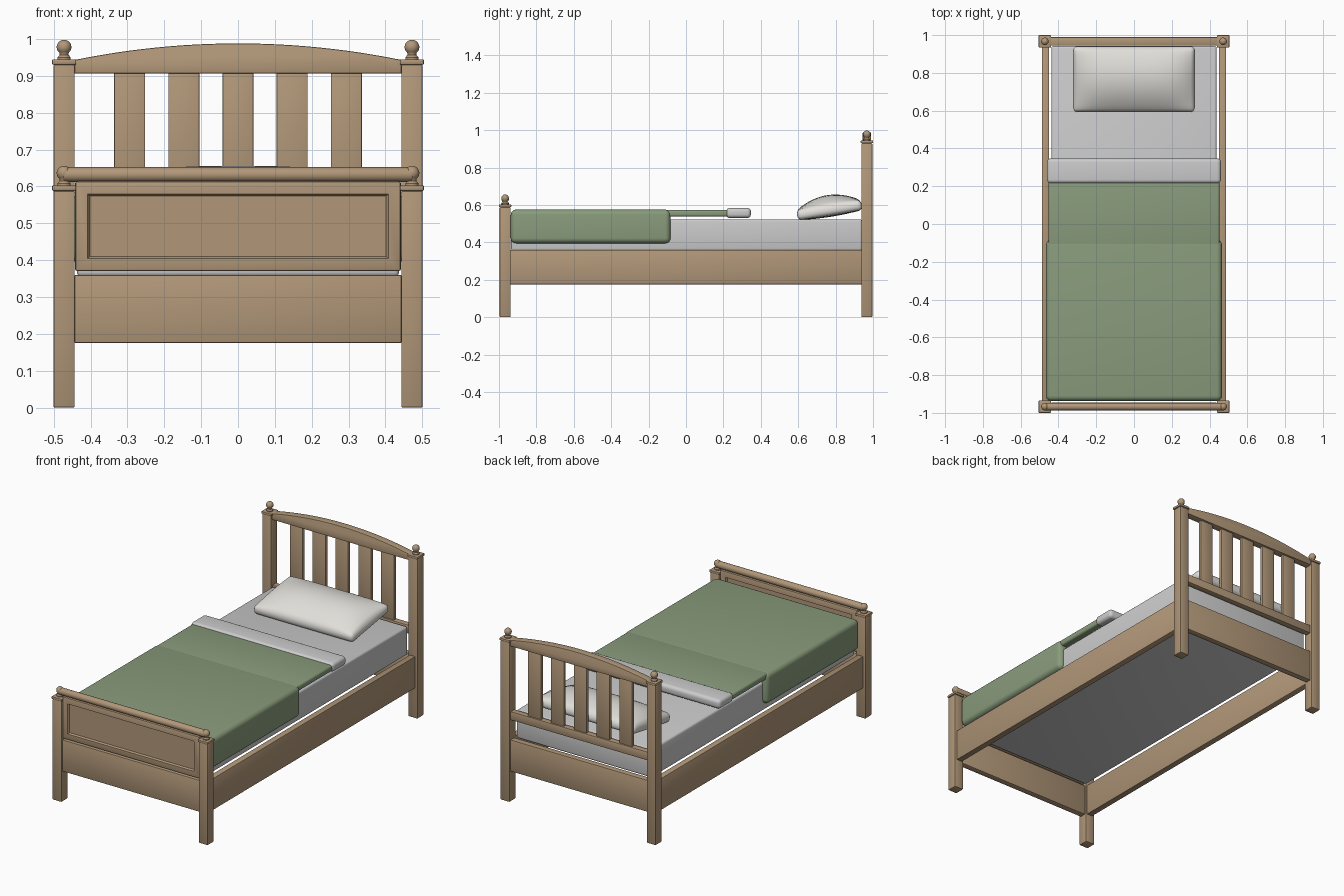
import bpy, bmesh, math
from mathutils import Matrix

if "Cube" in bpy.data.objects:
    bpy.data.objects.remove(bpy.data.objects["Cube"])


def material(name, rgb):
    m = bpy.data.materials.new(name)
    m.diffuse_color = (*rgb, 1)
    m.use_nodes = True
    m.node_tree.nodes["Principled BSDF"].inputs["Base Color"].default_value = m.diffuse_color
    return m


WOOD = material("wood", (0.44, 0.31, 0.19))
GREEN = material("green_cloth", (0.25, 0.33, 0.20))
WHITE = material("pillow_cloth", (0.75, 0.74, 0.70))


def finish(name, bm, mat=None, angle=35):
    bmesh.ops.recalc_face_normals(bm, faces=bm.faces)
    me = bpy.data.meshes.new(name)
    bm.to_mesh(me)
    bm.free()
    ob = bpy.data.objects.new(name, me)
    bpy.context.collection.objects.link(ob)
    if mat:
        me.materials.append(mat)
    bpy.ops.object.select_all(action='DESELECT')
    ob.select_set(True)
    bpy.context.view_layer.objects.active = ob
    bpy.ops.object.shade_smooth_by_angle(angle=math.radians(angle))
    return ob


def box(name, x, y, z, mat=None, r=0.004, seg=2):
    """Rounded box from (min, max) ranges."""
    bm = bmesh.new()
    bmesh.ops.create_cube(bm, size=1)
    for v in bm.verts:
        for i, (lo, hi) in enumerate((x, y, z)):
            v.co[i] = lo if v.co[i] < 0 else hi
    bmesh.ops.bevel(bm, geom=bm.edges[:], offset=r, segments=seg,
                    profile=0.5, affect='EDGES')
    return finish(name, bm, mat)


def lathe(name, profile, x, y, mat, n=24):
    """Spin an (r, z) profile about a vertical axis."""
    bm = bmesh.new()
    vs = [bm.verts.new((r, 0, z)) for r, z in profile]
    es = [bm.edges.new(p) for p in zip(vs, vs[1:])]
    bmesh.ops.spin(bm, geom=vs + es, axis=(0, 0, 1), cent=(0, 0, 0),
                   angle=2 * math.pi, steps=n)
    bmesh.ops.remove_doubles(bm, verts=bm.verts, dist=1e-5)
    bmesh.ops.translate(bm, verts=bm.verts, vec=(x, y, 0))
    return finish(name, bm, mat)


# posts with caps and ball finials
PX, PY = 0.472, 0.967
for end, y, h in (("head", PY, 0.93), ("foot", -PY, 0.588)):
    for side, x in (("left", -PX), ("right", PX)):
        n = f"{end}_{side}"
        box(n + "_post", (x - .029, x + .029), (y - .029, y + .029), (0, h), WOOD)
        box(n + "_cap", (x - .033, x + .033), (y - .033, y + .033), (h, h + .015), WOOD)
        c = h + .048
        ball = [(.02 * math.cos(math.radians(a)), c + .02 * math.sin(math.radians(a)))
                for a in range(-50, 90, 14)]
        lathe(n + "_finial", [(0, h + .012), (.018, h + .012), (.018, h + .02),
                              (.012, h + .027)] + ball + [(0, c + .02)], x, y, WOOD)

# lower rails on all four sides
for side, s in (("left", -1), ("right", 1)):
    box(side + "_side_rail", sorted((s * .45, s * .487)), (-.942, .942), (.175, .36), WOOD)
for end, y in (("head", PY), ("foot", -PY)):
    box(end + "_lower_rail", (-.444, .444), (y - .018, y + .018), (.175, .36), WOOD)

# headboard: arched top rail, lower rail and slats
bm = bmesh.new()
N = 24
top = [(-.444 + .888 * i / N, .943 + .045 * (1 - (2 * i / N - 1) ** 2)) for i in range(N + 1)]
loop = [(-.444, .907)] + top + [(.444, .907)]
face = bm.faces.new([bm.verts.new((x, PY - .022, z)) for x, z in loop])
ext = bmesh.ops.extrude_face_region(bm, geom=[face])
bmesh.ops.translate(bm, verts=[v for v in ext["geom"] if isinstance(v, bmesh.types.BMVert)],
                    vec=(0, .044, 0))
rim = [e for e in bm.edges if abs(e.verts[0].co.y - e.verts[1].co.y) < 1e-6]
bmesh.ops.bevel(bm, geom=rim, offset=.004, segments=2, profile=.5, affect='EDGES')
finish("headboard_arched_rail", bm, WOOD)
box("headboard_lower_rail", (-.444, .444), (PY - .018, PY + .018), (.475, .525), WOOD)
for i in range(5):
    x = (i - 2) * .147
    box(f"headboard_slat_{i + 1}", (x - .042, x + .042), (PY - .01, PY + .01), (.515, .915), WOOD, .003)

# footboard panel, recessed on both faces
bm = bmesh.new()
bmesh.ops.create_cube(bm, size=1, matrix=Matrix.Translation((0, -PY, .492))
                      @ Matrix.Diagonal((.884, .042, .244, 1)))
bmesh.ops.bevel(bm, geom=bm.edges[:], offset=.006, segments=2, profile=.5, affect='EDGES')
for s in (-1, 1):
    f = max(bm.faces, key=lambda q: q.calc_area() if q.normal.y * s > .9 else 0)
    bmesh.ops.inset_region(bm, faces=[f], thickness=.04)
    bmesh.ops.inset_region(bm, faces=[f], thickness=.008, depth=-.01)
finish("footboard_panel", bm, WOOD, 25)

# round footboard rail
bm = bmesh.new()
bmesh.ops.create_cone(bm, cap_ends=True, segments=24, radius1=.02, radius2=.02, depth=.95,
                      matrix=Matrix.Translation((0, -PY, .632)) @ Matrix.Rotation(math.pi / 2, 4, 'Y'))
caps = [e for e in bm.edges if abs(e.verts[0].co.x - e.verts[1].co.x) < 1e-4]
bmesh.ops.bevel(bm, geom=caps, offset=.006, segments=3, profile=.5, affect='EDGES')
finish("footboard_round_rail", bm, WOOD)

# mattress and bedding
box("mattress", (-.437, .437), (-.935, .942), (.355, .522), None, .012, 3)
box("duvet", (-.466, .466), (-.937, -.083), (.395, .575), GREEN, .028, 5)
box("duvet_fold", (-.453, .453), (-.12, .235), (.537, .574), GREEN, .012, 4)
box("folded_sheet", (-.46, .46), (.215, .347), (.53, .584), None, .02, 5)

# pillow: rounded slab, puffed towards the middle and tilted
bm = bmesh.new()
HX, HY, R = .322, .175, .026
bmesh.ops.create_cube(bm, size=1, matrix=Matrix.Diagonal((2 * HX, 2 * HY, 2 * R, 1)))
bmesh.ops.bevel(bm, geom=bm.edges[:], offset=.022, segments=4, profile=.5, affect='EDGES')
for axis, half in ((0, HX), (1, HY)):
    for i in range(1, 16):
        co = [0, 0, 0]
        co[axis] = (half - .024) * (i / 8 - 1)
        no = [0, 0, 0]
        no[axis] = 1
        bmesh.ops.bisect_plane(bm, geom=bm.verts[:] + bm.edges[:] + bm.faces[:],
                               plane_co=co, plane_no=no)
for v in bm.verts:
    u, w = v.co.x / HX, v.co.y / HY
    puff = (1 - u ** 4) * (1 - w * w)
    v.co.z += puff * (.055 if v.co.z > 0 else -.01)
bmesh.ops.transform(bm, verts=bm.verts, matrix=Matrix.Translation((0, .767, .572))
                    @ Matrix.Rotation(math.radians(9), 4, 'X'))
finish("pillow", bm, WHITE, 60)
